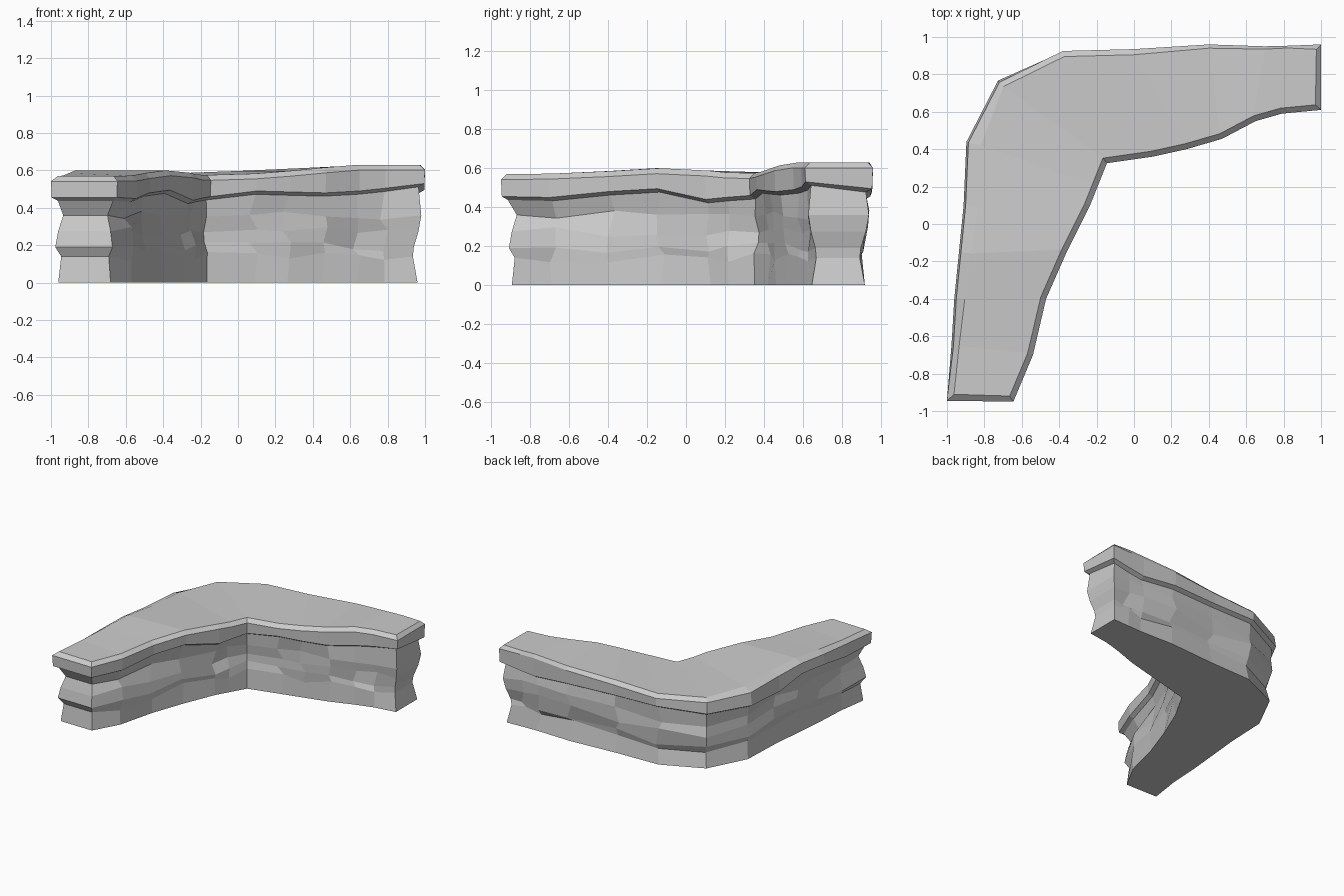
import bpy, bmesh, random
from mathutils import Vector

if "Cube" in bpy.data.objects:
    bpy.data.objects.remove(bpy.data.objects["Cube"])

random.seed(4)

# Plan of the overhanging lip: paired stations along the L, inner and outer side
inner = [(-.645, -.95), (-.54, -.70), (-.47, -.40), (-.36, -.15), (-.235, .10), (-.195, .20), (-.145, .325),
         (.10, .36), (.28, .40), (.47, .455), (.65, .55), (.79, .59), (1, .61)]
outer = [(-1, -.945), (-.98, -.65), (-.965, -.40), (-.94, -.15), (-.915, .10), (-.90, .44), (-.73, .77),
         (-.38, .925), (0, .935), (.40, .96), (.70, .95), (.82, .953), (1, .96)]
top_z = [.57, .572, .585, .60, .588, .578, .575, .583, .597, .615, .63, .63, .63]
under_z = [.455, .45, .48, .495, .44, .45, .46, .49, .485, .48, .49, .505, .53]
top_in_outer = [.035, .045, .06, .07, .08, .08, .045, .03, .03, .02, .015, .012, .025]
# The foot of the inner wall runs straighter than the lip
foot_in = [.05, .03, .025, .045, .065, .05, .03, .06, .065, .06, .03, .03, .04]
n = len(inner)

# Closed loop: along the inner side, back along the outer side
plan = [Vector(p) for p in inner + outer[::-1]]
idx = list(range(n)) + list(range(n))[::-1]
N = len(plan)


def inward(i):
    """Mitred inward direction at a plan corner."""
    a = (plan[i] - plan[i - 1]).normalized()
    b = (plan[(i + 1) % N] - plan[i]).normalized()
    na, nb = Vector((-a.y, a.x)), Vector((-b.y, b.x))
    return (na + nb) / (1 + na.dot(nb))


miter = [inward(i) for i in range(N)]

# Wall profiles (height, inset) at the two ends of the L
heights = [0, .14, .19, .275, .36]
left_prof = [.055, .07, .04, .055, .08]
right_prof = [.04, .065, .06, .035, .02]

bm = bmesh.new()
rings = []
for k, h in enumerate(heights):
    ring = []
    for i in range(N):
        s = idx[i]
        t = s / (n - 1)
        is_end = s in (0, n - 1)
        inset = left_prof[k] * (1 - t) + right_prof[k] * t
        z, slide = h, 0
        if i < n and not is_end:
            blend = 1 - .2 * k
            inset = inset * (1 - blend) + foot_in[s] * blend
        if k and not is_end:
            inset += random.uniform(-.018, .016)
            z += random.uniform(-.028, .028)
            if s not in (5, 6):
                slide = random.uniform(-.03, .03)
        along = (plan[(i + 1) % N] - plan[i - 1]).normalized()
        p = plan[i] + miter[i] * inset + along * slide
        if i == N - 1:
            p.x -= .02      # outer corner of the left end stays close to the lip
        ring.append(bm.verts.new((p.x, p.y, z)))
    rings.append(ring)

# Lip: underside root, lower edge, upper edge, chamfered top
for part in ("root", "lower", "upper", "top"):
    ring = []
    for i in range(N):
        s = idx[i]
        out = i >= n
        under = under_z[s] - (.035 if out and s > 9 else 0)
        top_in = top_in_outer[s] if out else .03
        inset, z = {
            "root": (.035, under - .018),
            "lower": (.004, under),
            "upper": (.015 if out and 0 < s < 7 else 0, top_z[s] - .028),
            "top": (top_in, top_z[s]),
        }[part]
        p = plan[i] + miter[i] * inset
        ring.append(bm.verts.new((p.x, p.y, z)))
    rings.append(ring)

# Side faces between rings
for lo, hi in zip(rings, rings[1:]):
    for i in range(N):
        j = (i + 1) % N
        bm.faces.new((lo[i], lo[j], hi[j], hi[i]))

# Cap strips across the L for the top and the base
for ring in (rings[0], rings[-1]):
    for s in range(n - 1):
        bm.faces.new((ring[s], ring[s + 1], ring[N - 2 - s], ring[N - 1 - s]))

bmesh.ops.recalc_face_normals(bm, faces=bm.faces)
mesh = bpy.data.meshes.new("cliff_corner")
bm.to_mesh(mesh)
bm.free()
cliff = bpy.data.objects.new("cliff_corner", mesh)
bpy.context.collection.objects.link(cliff)
